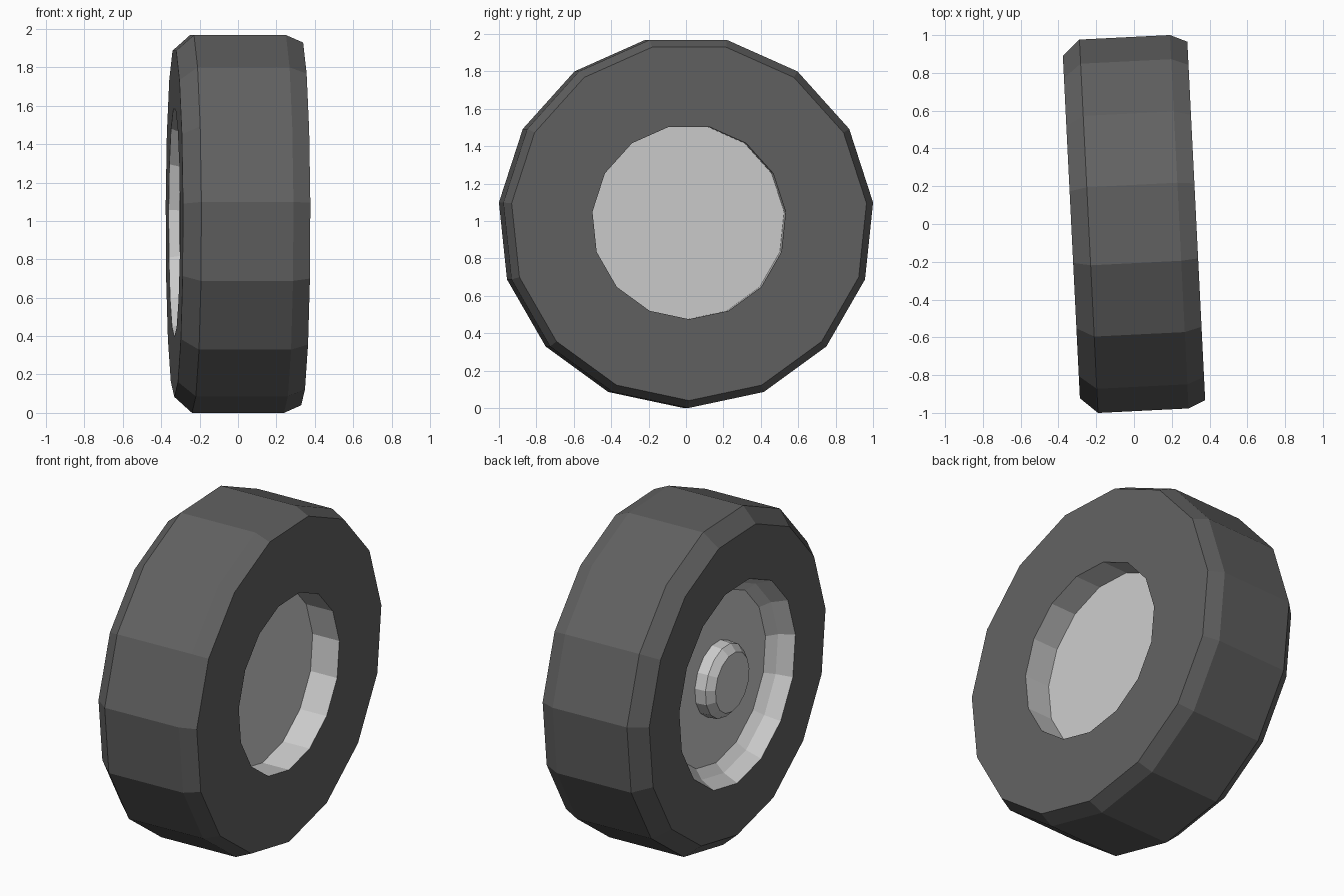
import bpy, bmesh, math

if "Cube" in bpy.data.objects:
    bpy.data.objects.remove(bpy.data.objects["Cube"])

SIDES = 15
CENTRE_Z = 0.995
YAW = math.radians(2.85)


def lathe(name, profile, color=None):
    """Spin (x, radius) points round the x axis; radius 0 at an end closes it with a flat cap."""
    bm = bmesh.new()
    rings = []
    for x, r in profile:
        ring = []
        for i in range(SIDES):
            a = -math.pi / 2 + i * 2 * math.pi / SIDES
            ring.append(bm.verts.new((x, r * math.cos(a), r * math.sin(a))))
        rings.append(ring)
    for a, b in zip(rings, rings[1:]):
        for i in range(SIDES):
            j = (i + 1) % SIDES
            bm.faces.new((a[i], a[j], b[j], b[i]))
    return bm, rings


def finish(name, bm, color=None):
    mesh = bpy.data.meshes.new(name)
    bm.to_mesh(mesh)
    bm.free()
    obj = bpy.data.objects.new(name, mesh)
    bpy.context.collection.objects.link(obj)
    obj.location.z = CENTRE_Z
    obj.rotation_euler.z = YAW
    if color:
        mat = bpy.data.materials.new(name + "_material")
        mat.diffuse_color = color
        mat.use_nodes = True
        mat.node_tree.nodes["Principled BSDF"].inputs["Base Color"].default_value = mat.diffuse_color
        mesh.materials.append(mat)
    return obj


# Tyre: inner side wall, chamfer, tread, chamfer, outer side wall
bm, rings = lathe("tyre", [(-0.332, 0.60), (-0.332, 0.912), (-0.24, 0.995),
                           (0.24, 0.995), (0.33, 0.955), (0.33, 0.52)])
for f in bm.faces:
    f.normal_flip()
bmesh.ops.recalc_face_normals(bm, faces=bm.faces)
# an open shell: make the tread point outwards
tread = max(bm.faces, key=lambda f: f.calc_center_median().z)
if tread.normal.z < 0:
    bmesh.ops.reverse_faces(bm, faces=bm.faces)
finish("tyre", bm, (0.12, 0.12, 0.12, 1))

# Rim on the detailed side: dished lip, flat disc and raised centre cap
bm, rings = lathe("rim", [(-0.332, 0.60), (-0.245, 0.56), (-0.195, 0.51),
                          (-0.195, 0.22), (-0.26, 0.215), (-0.30, 0.175)])
cap = bm.faces.new(rings[-1])
bmesh.ops.recalc_face_normals(bm, faces=bm.faces)
if cap.normal.x > 0:
    bmesh.ops.reverse_faces(bm, faces=bm.faces)
finish("rim_with_cap", bm)

# Plain recessed rim on the other side
bm, rings = lathe("rim", [(0.33, 0.52), (0.158, 0.52)])
cap = bm.faces.new(rings[-1])
bmesh.ops.recalc_face_normals(bm, faces=bm.faces)
cap.normal_update()
if cap.normal.x < 0:
    bmesh.ops.reverse_faces(bm, faces=bm.faces)
finish("plain_rim", bm)
